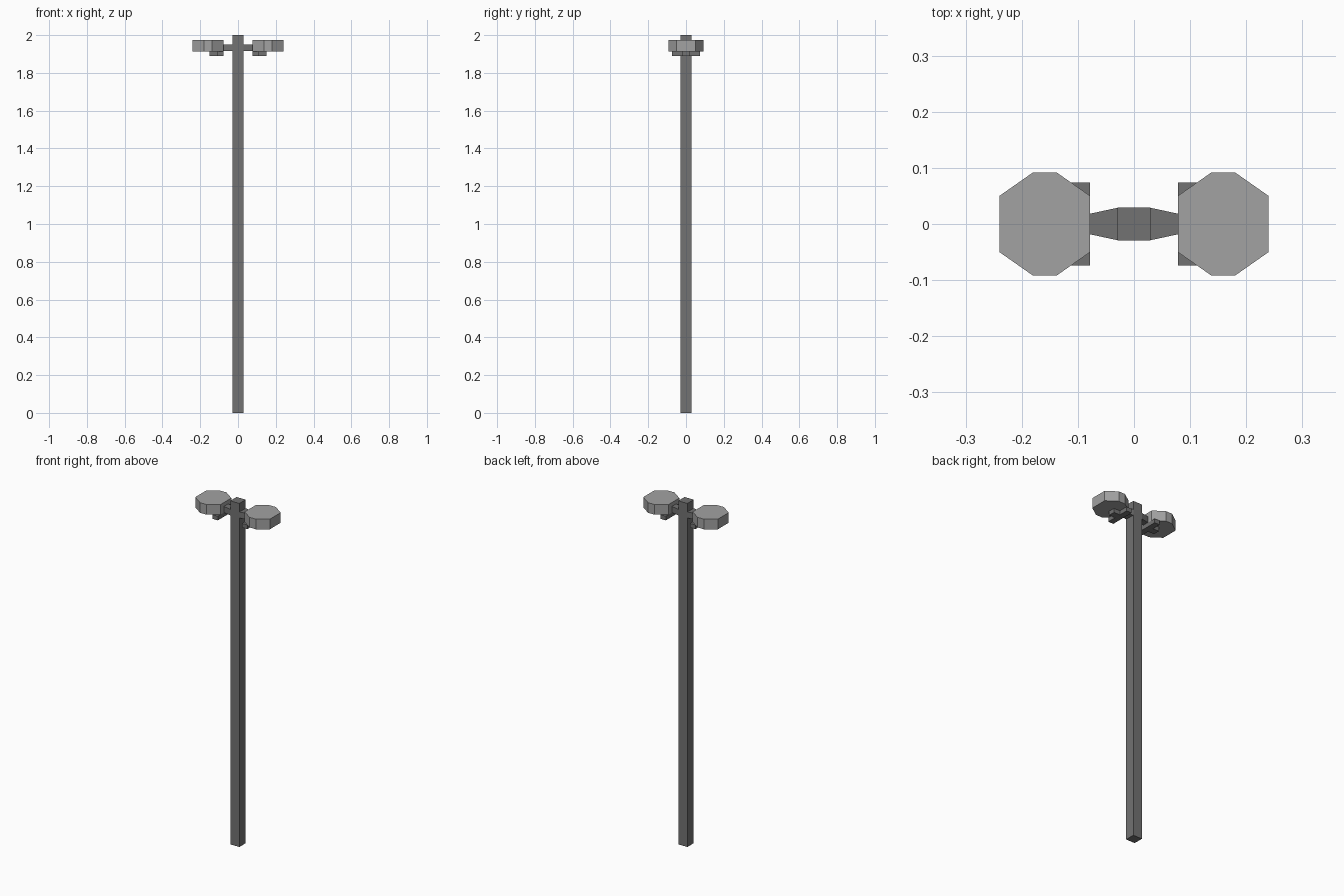
import bpy, bmesh

if "Cube" in bpy.data.objects:
    bpy.data.objects.remove(bpy.data.objects["Cube"])


def material(name, v):
    m = bpy.data.materials.new(name)
    m.diffuse_color = (v, v, v, 1)
    m.use_nodes = True
    m.node_tree.nodes["Principled BSDF"].inputs["Base Color"].default_value = m.diffuse_color
    return m


pole_grey = material("dark grey metal", 0.17)
lamp_grey = material("light grey housing", 0.36)


def prism(name, outline, z0, z1, mat):
    """Extrude a counter-clockwise outline from z0 to z1."""
    bm = bmesh.new()
    face = bm.faces.new([bm.verts.new((x, y, z0)) for x, y in outline])
    top = bmesh.ops.extrude_face_region(bm, geom=[face])["geom"]
    bmesh.ops.translate(bm, vec=(0, 0, z1 - z0),
                        verts=[v for v in top if isinstance(v, bmesh.types.BMVert)])
    bmesh.ops.recalc_face_normals(bm, faces=bm.faces)
    me = bpy.data.meshes.new(name)
    bm.to_mesh(me)
    bm.free()
    me.materials.append(mat)
    ob = bpy.data.objects.new(name, me)
    bpy.context.collection.objects.link(ob)
    return ob


def mirrored_y(half):
    """Complete an outline from its +y half."""
    return half + [(x, -y) for x, y in reversed(half)]


# Square pole
prism("pole", mirrored_y([(0.029, 0.029), (-0.029, 0.029)]), 0, 2, pole_grey)

for side, s in (("left", -1), ("right", 1)):
    def part(name, half, z0, z1, mat):
        prism(side + "_" + name, mirrored_y([(s * x, y) for x, y in half]), z0, z1, mat)

    # Tapered arm
    part("arm", [(0.029, 0.029), (0.08, 0.018)], 1.915, 1.95, pole_grey)
    # Eight-sided lamp head
    part("lamp_head", [(0.078, 0.05), (0.138, 0.092), (0.18, 0.092), (0.24, 0.05)],
         1.914, 1.973, lamp_grey)
    # T-shaped bracket below the head
    part("bracket", [(0.078, 0.074), (0.112, 0.074), (0.112, 0.02), (0.152, 0.02)],
         1.89, 1.914, pole_grey)
